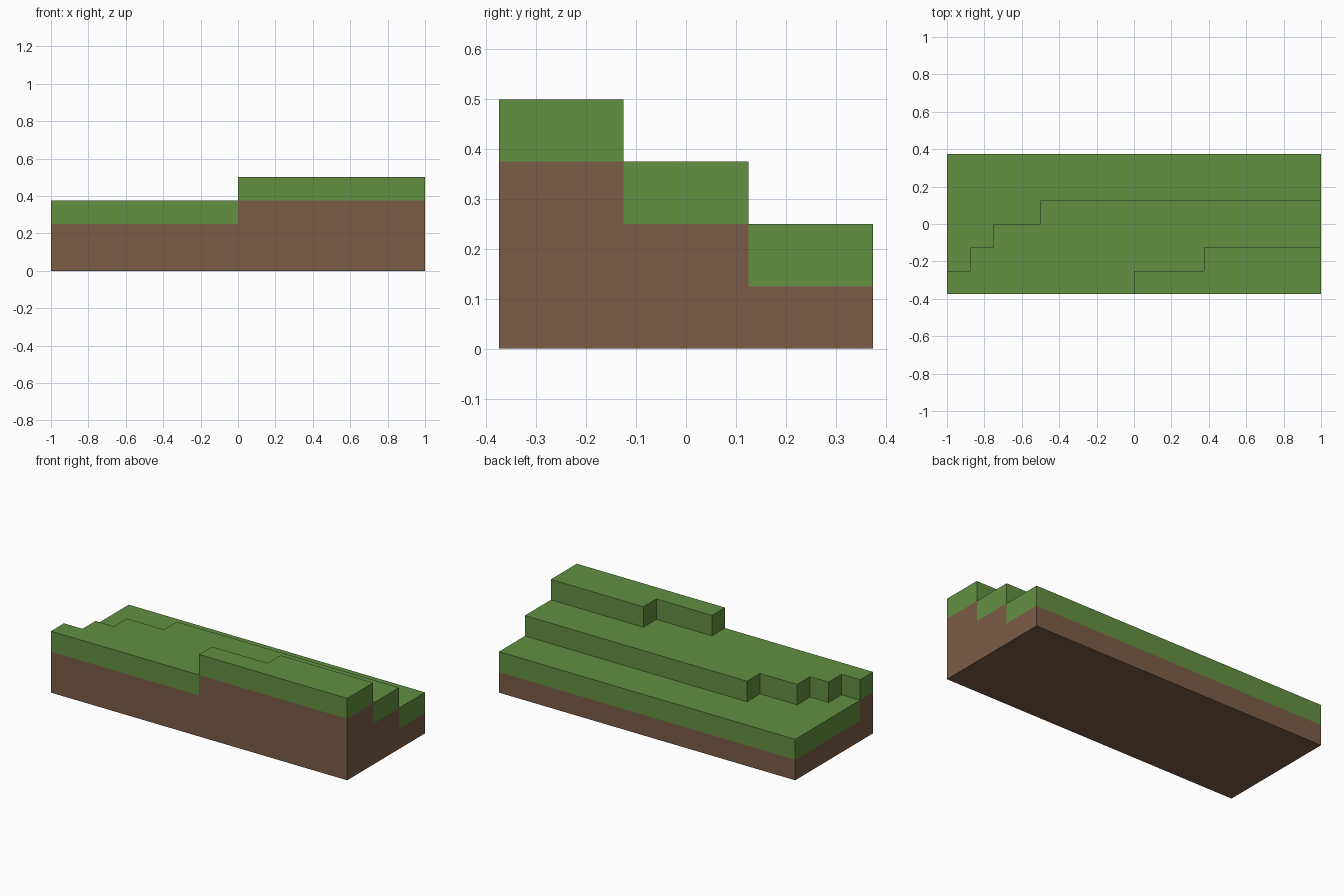
import bpy
import bmesh

old = bpy.data.objects.get("Cube")
if old:
    bpy.data.objects.remove(old, do_unlink=True)

STEP = 0.125          # grid cell and terrace height
HALF_X, HALF_Y = 1.0, 0.375


def make_material(name, colour):
    mat = bpy.data.materials.new(name)
    mat.use_nodes = True
    mat.diffuse_color = colour
    bsdf = mat.node_tree.nodes["Principled BSDF"]
    bsdf.inputs["Base Color"].default_value = colour
    bsdf.inputs["Roughness"].default_value = 0.9
    return mat


def back_edge(x, steps):
    """Back edge (y) of a terrace at x, from (start x, y) steps."""
    edge = -HALF_Y
    for start, y in steps:
        if x > start:
            edge = y
    return edge


# Stepped outlines of the two raised terraces
MIDDLE = [(-1, -0.25), (-0.875, -0.125), (-0.75, 0), (-0.5, 0.125)]
UPPER = [(0, -0.25), (0.375, -0.125)]


def height(x, y):
    return STEP * (2 + sum(y < back_edge(x, s) for s in (MIDDLE, UPPER)))


# Ground plan of square cells
bm = bmesh.new()
bmesh.ops.create_grid(bm, x_segments=16, y_segments=6, size=1)
for v in bm.verts:
    v.co.x = round(v.co.x * HALF_X / STEP) * STEP
    v.co.y = round(v.co.y * HALF_Y / STEP) * STEP

# Raise the cells layer by layer up to their terrace height
for layer in range(4):
    z = layer * STEP
    region = []
    for f in bm.faces:
        c = f.calc_center_median()
        if all(abs(v.co.z - z) < 0.01 for v in f.verts) and height(c.x, c.y) > z + 0.01:
            region.append(f)
    raised = bmesh.ops.extrude_face_region(bm, geom=region)["geom"]
    verts = [g for g in raised if isinstance(g, bmesh.types.BMVert)]
    bmesh.ops.translate(bm, verts=verts, vec=(0, 0, STEP))

bmesh.ops.recalc_face_normals(bm, faces=bm.faces[:])

# Soil: underside, and outer walls more than one layer below the surface
for f in bm.faces:
    c = f.calc_center_median()
    outer = abs(c.x) > HALF_X - 0.01 or abs(c.y) > HALF_Y - 0.01
    inside_height = height(c.x * 0.99, c.y * 0.99)
    wall_soil = abs(f.normal.z) < 0.5 and outer and c.z < inside_height - STEP
    f.material_index = 1 if c.z < 0.01 or wall_soil else 0

# Merge the cells into clean flat faces
bmesh.ops.dissolve_limit(bm, angle_limit=0.01, verts=bm.verts[:],
                         edges=bm.edges[:], delimit={'MATERIAL'})

mesh = bpy.data.meshes.new("terraced_ground")
bm.to_mesh(mesh)
bm.free()
mesh.materials.append(make_material("grass green", (0.122, 0.279, 0.053, 1)))
mesh.materials.append(make_material("soil brown", (0.202, 0.107, 0.061, 1)))
ground = bpy.data.objects.new("terraced_ground", mesh)
bpy.context.collection.objects.link(ground)
